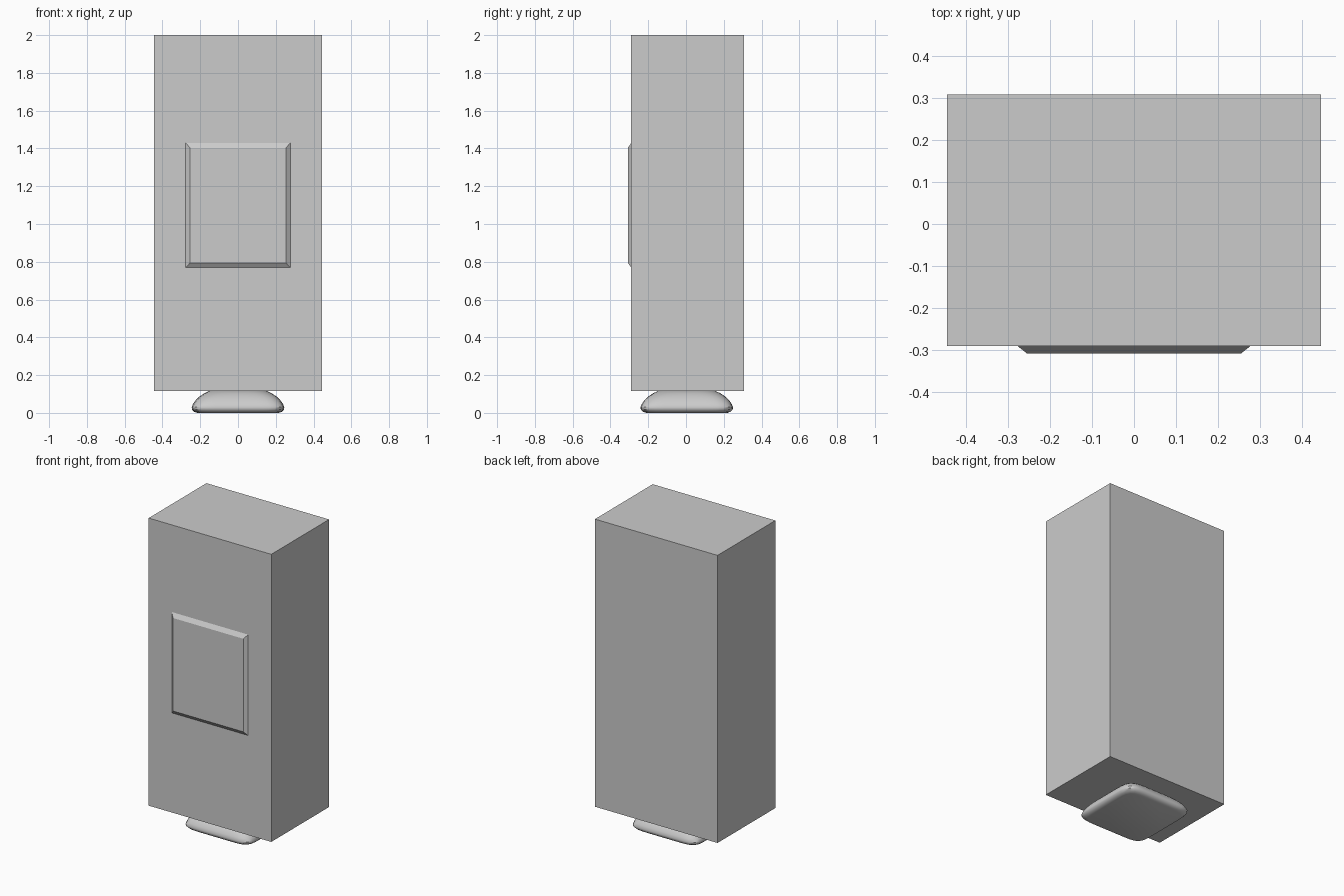
import bpy, bmesh, math

if "Cube" in bpy.data.objects:
    bpy.data.objects.remove(bpy.data.objects["Cube"])


def loft(name, rings, smooth=False):
    """Skin a stack of equal-length closed rings and cap both ends."""
    bm = bmesh.new()
    loops = [[bm.verts.new(p) for p in ring] for ring in rings]
    n = len(loops[0])
    for a, b in zip(loops, loops[1:]):
        for i in range(n):
            j = (i + 1) % n
            bm.faces.new((a[i], a[j], b[j], b[i]))
    bm.faces.new(loops[0][::-1])
    bm.faces.new(loops[-1])
    bmesh.ops.recalc_face_normals(bm, faces=bm.faces[:])
    mesh = bpy.data.meshes.new(name)
    bm.to_mesh(mesh)
    bm.free()
    ob = bpy.data.objects.new(name, mesh)
    bpy.context.collection.objects.link(ob)
    if smooth:
        bpy.context.view_layer.objects.active = ob
        ob.select_set(True)
        bpy.ops.object.shade_smooth_by_angle(angle=math.radians(40))
        ob.select_set(False)
    return ob


def upright_rect(x, z0, z1, y):
    return [(-x, y, z0), (x, y, z0), (x, y, z1), (-x, y, z1)]


def soft_square(half, z, power, cy=0.004, n=64):
    """Rounded-square ring at height z."""
    ring = []
    for i in range(n):
        a = 2 * math.pi * i / n
        c, s = math.cos(a), math.sin(a)
        r = half / (abs(c) ** power + abs(s) ** power) ** (1 / power)
        ring.append((r * c, r * s + cy, z))
    return ring


# Tall cabinet body
loft("cabinet_body", [upright_rect(0.444, 0.117, 2.0, y) for y in (-0.29, 0.308)])

# Raised front panel with bevelled border
loft("front_panel", [upright_rect(0.278, 0.768, 1.431, -0.289),
                     upright_rect(0.254, 0.794, 1.403, -0.308)])

# Domed, rounded-square foot
profile = [(0.215, 0.0, 8), (0.232, 0.006, 8), (0.243, 0.017, 8), (0.245, 0.03, 8),
           (0.238, 0.047, 7.5), (0.225, 0.066, 7), (0.205, 0.086, 6),
           (0.18, 0.103, 5), (0.15, 0.117, 4), (0.10, 0.122, 3)]
loft("foot", [soft_square(*p) for p in profile], smooth=True)
